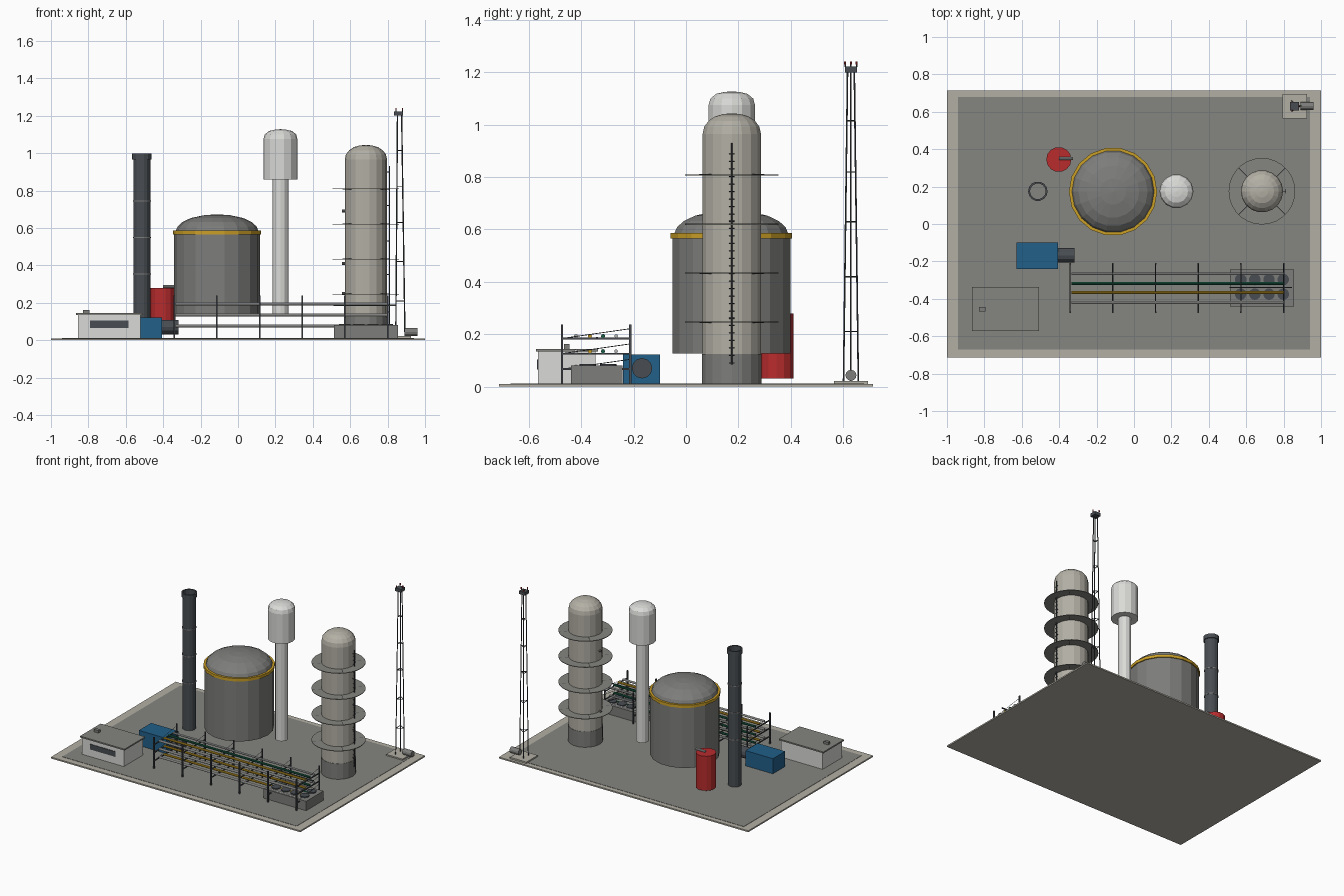
import bpy, bmesh, math
from mathutils import Matrix, Vector

cube = bpy.data.objects.get("Cube")
if cube:
    bpy.data.objects.remove(cube, do_unlink=True)


def material(name, r, g, b):
    m = bpy.data.materials.new(name)
    m.use_nodes = True
    m.diffuse_color = (r, g, b, 1)
    m.node_tree.nodes["Principled BSDF"].inputs["Base Color"].default_value = (r, g, b, 1)
    return m


CONCRETE = material("pale concrete", 0.45, 0.43, 0.375)
PAVING = material("paving grey", 0.235, 0.235, 0.215)
STEEL = material("steel grey", 0.205, 0.205, 0.198)
WHITE = material("white", 0.70, 0.70, 0.68)
DARK = material("dark metal", 0.066, 0.075, 0.085)
PIPE = material("pipe grey", 0.45, 0.46, 0.46)
YELLOW = material("yellow", 0.60, 0.35, 0.02)
RED = material("red", 0.48, 0.025, 0.027)
BLUE = material("blue", 0.015, 0.115, 0.25)
GREEN = material("green", 0.01, 0.11, 0.06)


def box(bm, lo, hi):
    lo, hi = Vector(lo), Vector(hi)
    mat = Matrix.Translation((lo + hi) / 2) @ Matrix.Diagonal((*(hi - lo), 1))
    bmesh.ops.create_cube(bm, size=1, matrix=mat)


def rod(bm, a, b, r, sides=6):
    a, b = Vector(a), Vector(b)
    turn = (b - a).to_track_quat('Z', 'Y').to_matrix().to_4x4()
    bmesh.ops.create_cone(bm, cap_ends=True, segments=sides, radius1=r, radius2=r,
                          depth=(b - a).length, matrix=Matrix.Translation((a + b) / 2) @ turn)


def lathe(bm, x, y, profile, sides=16):
    verts = [bm.verts.new((x + r, y, z)) for r, z in profile]
    edges = [bm.edges.new(pair) for pair in zip(verts, verts[1:])]
    bmesh.ops.spin(bm, geom=verts + edges, cent=(x, y, 0), axis=(0, 0, 1),
                   angle=math.tau, steps=sides, use_duplicate=False)
    bmesh.ops.remove_doubles(bm, verts=bm.verts, dist=1e-5)


def ring(bm, x, y, r0, r1, z0, z1, sides):
    lathe(bm, x, y, [(r0, z0), (r1, z0), (r1, z1), (r0, z1), (r0, z0)], sides)


def part(name, mat, *pieces):
    """Make one object from (builder, arguments...) pieces."""
    bm = bmesh.new()
    for build, *args in pieces:
        build(bm, *args)
    bmesh.ops.recalc_face_normals(bm, faces=bm.faces)
    mesh = bpy.data.meshes.new(name)
    bm.to_mesh(mesh)
    bm.free()
    mesh.materials.append(mat)
    obj = bpy.data.objects.new(name, mesh)
    bpy.context.collection.objects.link(obj)


# Ground slab with paved yard
part("ground_slab", CONCRETE, (box, (-1, -0.715, 0), (1, 0.715, 0.01)))
part("paving", PAVING, (box, (-0.94, -0.67, 0.008), (0.94, 0.68, 0.012)))

# Domed storage tank with yellow band
TX, TY = -0.112, 0.173
part("storage_tank", STEEL, (lathe, TX, TY, [
    (0, 0.127), (0.229, 0.127), (0.229, 0.575), (0.22, 0.586), (0.211, 0.608), (0.185, 0.632),
    (0.14, 0.653), (0.07, 0.668), (0, 0.673)], 18))
part("tank_band", YELLOW, (ring, TX, TY, 0.218, 0.236, 0.565, 0.586, 18))

# Chimney, an open tube with a collar
CX, CY = -0.514, 0.175
part("chimney", DARK, (ring, CX, CY, 0.042, 0.046, 0.012, 0.97, 14),
     (ring, CX, CY, 0.042, 0.052, 0.967, 0.997, 14))
part("chimney_rings", STEEL, *[
    (ring, CX, CY, 0.044, 0.048, z, z + 0.006, 14) for z in (0.35, 0.545, 0.74)])

# White elevated vessel on a column
part("elevated_vessel", WHITE,
     (lathe, 0.227, 0.175, [(0, 0.132), (0.043, 0.132), (0.043, 0.87), (0, 0.87)], 12),
     (lathe, 0.227, 0.175, [(0, 0.86), (0.091, 0.86), (0.091, 1.075), (0.084, 1.1),
                            (0.062, 1.118), (0.032, 1.125), (0, 1.128)], 14))

# Process column with skirt, platforms, nozzles and ladder
PX, PY = 0.684, 0.175
LEVELS = (0.246, 0.433, 0.62, 0.809)
part("process_column", CONCRETE, (lathe, PX, PY, [
    (0, 0.12), (0.113, 0.12), (0.113, 0.965), (0.107, 0.993), (0.09, 1.015),
    (0.065, 1.032), (0.033, 1.041), (0, 1.044)], 18))
part("column_skirt", STEEL, (lathe, PX, PY, [
    (0, 0.01), (0.115, 0.01), (0.115, 0.125), (0, 0.125)], 18))
part("column_platforms", PAVING, *[
    (ring, PX, PY, 0.105, 0.178, z - 0.002, z + 0.002, 28) for z in LEVELS])
spokes = []
for z in LEVELS:
    for k in range(4):
        a = math.pi * (k + 0.5) / 2
        d = Vector((math.cos(a), math.sin(a), 0))
        c = Vector((PX, PY, z))
        spokes.append((rod, c + d * 0.11, c + d * 0.176, 0.003))
part("platform_spokes", DARK, *spokes)
part("column_nozzles", STEEL, *[
    (rod, (PX - 0.127, PY, z), (PX - 0.1, PY, z), 0.008, 8) for z in (0.25, 0.41, 0.69)])
LX = PX + 0.127
part("column_ladder", DARK,
     (rod, (LX, PY, 0.085), (LX, PY, 0.93), 0.003),
     *[(rod, (LX, PY - 0.011, 0.09 + i * 0.0285), (LX, PY + 0.011, 0.09 + i * 0.0285), 0.002)
       for i in range(29)],
     *[(rod, (PX + 0.1, PY, z), (LX, PY, z), 0.0025) for z in (0.15, 0.35, 0.53, 0.72, 0.9)])

# Red tank with outlet pipe
part("red_tank", RED, (lathe, -0.402, 0.345, [
    (0, 0.03), (0.067, 0.03), (0.067, 0.28), (0, 0.28)], 14))
part("red_tank_pipe", PIPE, (rod, (-0.402, 0.35, 0.286), (-0.325, 0.35, 0.286), 0.008, 8))

# Control building
part("building_walls", WHITE, (box, (-0.855, -0.565, 0.01), (-0.52, -0.345, 0.135)))
part("building_roof", PAVING, (box, (-0.866, -0.573, 0.134), (-0.509, -0.337, 0.144)))
part("roof_vent", STEEL, (box, (-0.83, -0.467, 0.142), (-0.793, -0.445, 0.162)))
part("building_window", DARK, (box, (-0.79, -0.569, 0.066), (-0.585, -0.56, 0.104)))

# Blue generator with drum motor
part("generator", BLUE, (box, (-0.627, -0.24, 0.012), (-0.406, -0.1, 0.122)))
part("generator_motor", DARK, (rod, (-0.41, -0.168, 0.07), (-0.317, -0.168, 0.07), 0.039, 12))

# Pipe rack frames: posts, cross beams and thin braces
FRONT, BACK = -0.473, -0.213
TIERS = (0.067, 0.126, 0.184)
frames = []
for i in range(6):
    x = -0.342 + i * 0.2285
    for y in (FRONT, BACK):
        frames.append((box, (x - 0.004, y - 0.004, 0.01), (x + 0.004, y + 0.004, 0.238)))
    for z in TIERS:
        frames.append((box, (x - 0.003, FRONT, z - 0.004), (x + 0.003, BACK, z + 0.003)))
        frames.append((rod, (x, FRONT, z), (x, BACK, z + 0.037), 0.0015, 4))
part("rack_frames", DARK, *frames)
part("rack_center_rail", DARK, (box, (0.51, -0.343, 0.183), (0.845, -0.336, 0.19)))

# Rack pipes repeated on every tier
for name, mat, y, r in (("white_pipes", WHITE, -0.42, 0.008), ("yellow_pipes", YELLOW, -0.367, 0.008),
                        ("green_pipes", GREEN, -0.317, 0.008), ("grey_pipes", PIPE, -0.267, 0.007)):
    part(name, mat, *[(rod, (-0.335, y, z + 0.009), (0.8, y, z + 0.009), r, 8) for z in TIERS])

# Pump block with eight round covers
part("pump_block", STEEL, (box, (0.512, -0.44, 0.01), (0.855, -0.242, 0.08)))
part("pump_covers", DARK, *[
    (rod, (0.57 + 0.076 * i, y, 0.078), (0.57 + 0.076 * i, y, 0.087), 0.031, 14)
    for i in range(4) for y in (-0.375, -0.297)])

# Lattice mast on a pad, with lamp head
MX, MY = 0.86, 0.63
part("mast_pad", CONCRETE, (box, (0.793, 0.565, 0.008), (0.925, 0.695, 0.021)))


def mast_point(k, z):
    r = 0.033 - 0.018 * z / 1.2
    a = math.tau * k / 3
    return Vector((MX + r * math.cos(a), MY + r * math.sin(a), z))


mast = [(rod, mast_point(k, 0.015), mast_point(k, 1.21), 0.0035) for k in range(3)]
for z in (0.21, 0.42, 0.63, 0.82, 1.015):
    mast += [(rod, mast_point(k, z), mast_point(k + 1, z), 0.0025) for k in range(3)]
part("mast_lattice", DARK, *mast)
LAMPS = [(MX + dx, MY + dy) for dx, dy in ((0.02, 0), (-0.015, 0.022), (-0.015, -0.022))]
part("mast_head", DARK, (box, (0.835, 0.607, 1.2), (0.882, 0.653, 1.223)),
     *[(rod, (x, y, 1.22), (x, y, 1.234), 0.003) for x, y in LAMPS])
part("mast_lamps", RED, *[(rod, (x, y, 1.23), (x, y, 1.242), 0.004) for x, y in LAMPS])
part("mast_motor", STEEL, (rod, (0.89, MY, 0.043), (0.96, MY, 0.043), 0.021, 12))
